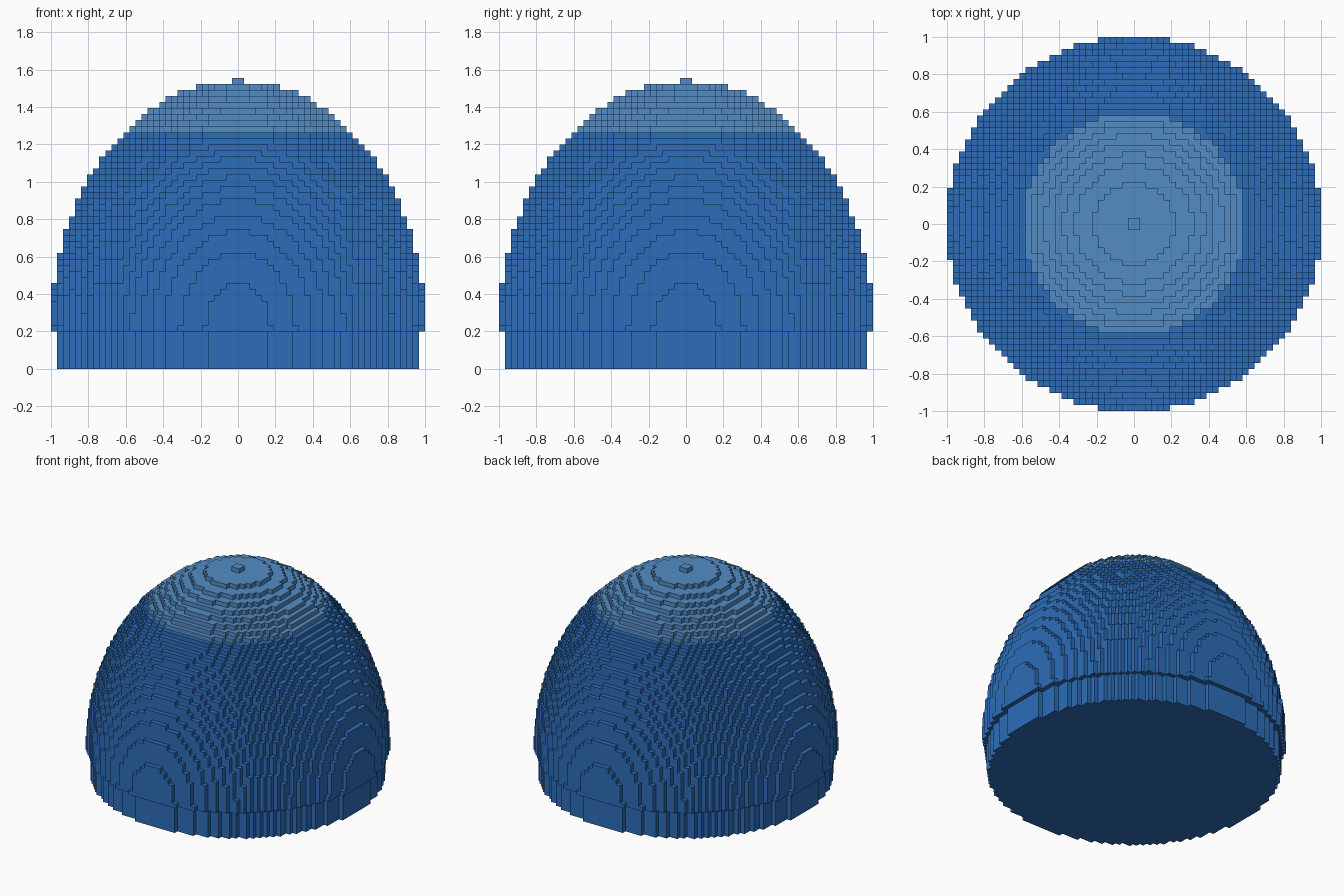
import bpy
import bmesh
import math

cube = bpy.data.objects.get("Cube")
if cube:
    bpy.data.objects.remove(cube, do_unlink=True)

HALF = 31                 # blocks from the centre to the rim
UNIT = 1 / HALF           # block size
RISE = 41.03              # dome height in blocks
BASE_RADIUS = 30          # base radius in blocks
BASE_HEIGHT = 0.2
CAP_START = 33            # first layer of the pale cap


def material(name, rgb):
    mat = bpy.data.materials.new(name)
    mat.use_nodes = True
    colour = (*rgb, 1.0)
    mat.diffuse_color = colour
    mat.node_tree.nodes["Principled BSDF"].inputs["Base Color"].default_value = colour
    return mat


blue = material("deep_blue", (0.026, 0.152, 0.485))
pale = material("pale_blue", (0.088, 0.265, 0.56))


def columns(height_rule):
    """Block columns of a round plan, as {(i, j): layer count}."""
    found = {}
    for i in range(-HALF, HALF):
        for j in range(-HALF, HALF):
            layers = height_rule((i + 0.5) ** 2 + (j + 0.5) ** 2)
            if layers:
                found[i, j] = layers
    return found


def dome_layers(d2):
    inside = 1 - d2 / HALF ** 2
    return math.floor(RISE * math.sqrt(inside)) + 1 if inside >= 0 else 0


def base_layers(d2):
    return 1 if d2 <= BASE_RADIUS ** 2 else 0


def stepped_solid(name, cols, z0, step, tops, floor_cells, mats):
    """Skin of the block columns: treads, risers and underside."""
    bm = bmesh.new()

    def face(points, layer):
        f = bm.faces.new([bm.verts.new((x * UNIT, y * UNIT, z0 + k * step))
                          for x, y, k in points])
        f.material_index = int(len(mats) > 1 and layer >= CAP_START)

    for (i, j), top in cols.items():
        square = [(i, j), (i + 1, j), (i + 1, j + 1), (i, j + 1)]
        if tops:
            face([(x, y, top) for x, y in square], top - 1)
        if (i, j) in floor_cells:
            face([(x, y, 0) for x, y in reversed(square)], 0)
        # Risers down to each lower neighbour, split where the cap starts
        for n, (di, dj) in enumerate([(0, -1), (1, 0), (0, 1), (-1, 0)]):
            low = cols.get((i + di, j + dj), 0)
            if low >= top:
                continue
            (ax, ay), (bx, by) = square[n], square[(n + 1) % 4]
            cuts = [low, top]
            if low < CAP_START < top:
                cuts.insert(1, CAP_START)
            for a, b in zip(cuts, cuts[1:]):
                face([(ax, ay, a), (bx, by, a), (bx, by, b), (ax, ay, b)], a)

    bmesh.ops.remove_doubles(bm, verts=bm.verts, dist=UNIT / 100)
    mesh = bpy.data.meshes.new(name)
    bm.to_mesh(mesh)
    bm.free()
    for mat in mats:
        mesh.materials.append(mat)
    obj = bpy.data.objects.new(name, mesh)
    bpy.context.collection.objects.link(obj)
    return obj


dome = columns(dome_layers)
base = columns(base_layers)

# Dome with its pale cap; its underside shows only where it overhangs the base
stepped_solid("dome", dome, BASE_HEIGHT, UNIT, True, set(dome) - set(base), [blue, pale])

# Recessed round base, closed below and covered by the dome above
stepped_solid("base", base, 0, BASE_HEIGHT, False, set(base), [blue])
